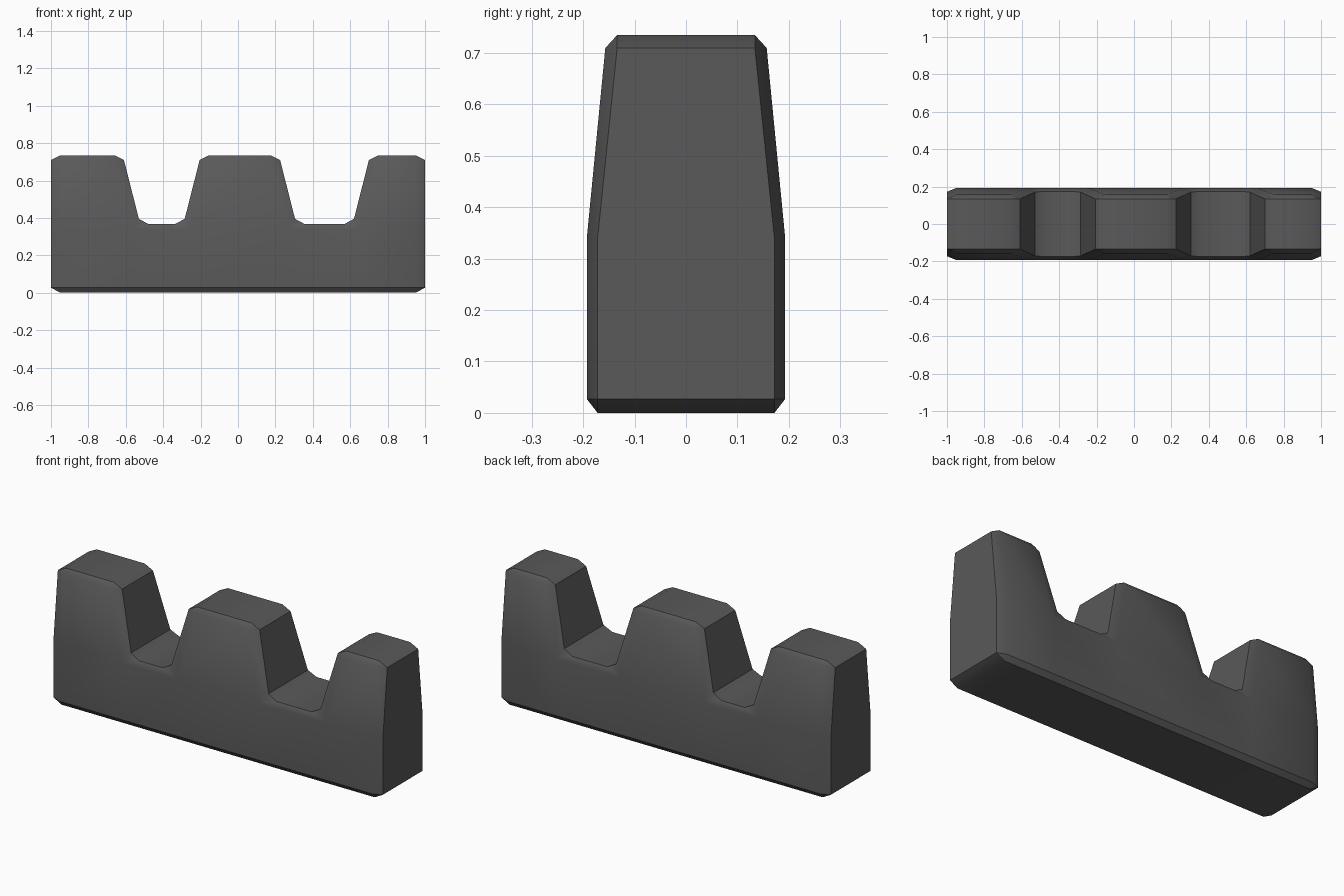
import bpy, bmesh, math

if "Cube" in bpy.data.objects:
    bpy.data.objects.remove(bpy.data.objects["Cube"], do_unlink=True)

LOW, MID, HIGH, END = 0.027, 0.34, 0.71, 0.95   # face levels and end of the flat face
BEVEL, RISE, SLOPE = 0.05, 0.025, 0.09
NOTCHES = [(-0.57, -0.245), (0.265, 0.66)]


def notch(left, right):
    """Face corners of one gap, each with its offsets to the bevelled outline."""
    return [
        ((left - SLOPE, HIGH), [(0, RISE), (BEVEL, 0)]),
        ((left, MID), [(0.04, 0.055), (0.09, 0.028)]),
        ((right, MID), [(-0.09, 0.028), (-0.04, 0.055)]),
        ((right + SLOPE, HIGH), [(-BEVEL, 0), (0, RISE)]),
    ]


def face_depth(z):
    return 0.193 if z <= MID else 0.157


def edge_depth(z):
    if z > 0.7:
        return 0.134
    if z > 0.38:
        return 0.17
    return 0.175 if z > 0.36 else 0.172


# Clockwise outline, starting at the lower left corner
corners = [
    ((-END, LOW), [(0, -LOW), (-BEVEL, 0)]),
    ((-END, MID), [(-BEVEL, 0)]),
    ((-END, HIGH), [(-BEVEL, 0), (0, RISE)]),
]
for pair in NOTCHES:
    corners += notch(*pair)
corners += [
    ((END, HIGH), [(0, RISE), (BEVEL, 0)]),
    ((END, MID), [(BEVEL, 0)]),
    ((END, LOW), [(BEVEL, 0), (0, -LOW)]),
]
columns = [x for pair in NOTCHES for x in pair]
corners += [((x, LOW), [(0, -LOW)]) for x in reversed(columns)]
row = [-END] + columns + [END]

bm = bmesh.new()
outlines = []
for side in (-1, 1):
    inner, outer = {}, []
    for (x, z), offsets in corners:
        inner[x, z] = bm.verts.new((x, side * face_depth(z), z))
        outer.append([bm.verts.new((x + dx, side * edge_depth(z + dz), z + dz))
                      for dx, dz in offsets])
    # Bevel around the face
    keys = [c[0] for c in corners]
    for i, key in enumerate(keys):
        j = (i + 1) % len(keys)
        if len(outer[i]) == 2:
            bm.faces.new([inner[key]] + outer[i])
        bm.faces.new([inner[key], outer[i][-1], outer[j][0], inner[keys[j]]])
    # Lower wall and the three raised blocks
    for i, (a, b) in enumerate(zip(row, row[1:])):
        bm.faces.new([inner[a, LOW], inner[b, LOW], inner[b, MID], inner[a, MID]])
        if i % 2 == 0:
            ta = a if a == -END else a + SLOPE
            tb = b if b == END else b - SLOPE
            bm.faces.new([inner[a, MID], inner[b, MID], inner[tb, HIGH], inner[ta, HIGH]])
    outlines.append([v for group in outer for v in group])

# Top, gap, end and bottom surfaces join the two outlines
front, back = outlines
for i in range(len(front)):
    j = (i + 1) % len(front)
    bm.faces.new([front[i], front[j], back[j], back[i]])
bmesh.ops.recalc_face_normals(bm, faces=bm.faces[:])

mesh = bpy.data.meshes.new("battlement_wall")
bm.to_mesh(mesh)
bm.free()
wall = bpy.data.objects.new("battlement_wall", mesh)
bpy.context.collection.objects.link(wall)

# Dark stone colour
stone = bpy.data.materials.new("dark_grey_stone")
stone.use_nodes = True
colour = (0.1, 0.1, 0.1, 1)
stone.diffuse_color = colour
for node in stone.node_tree.nodes:
    if node.type == 'BSDF_PRINCIPLED':
        node.inputs["Base Color"].default_value = colour
mesh.materials.append(stone)

# Soft shading with crisp bevel edges
bpy.ops.object.select_all(action='DESELECT')
wall.select_set(True)
bpy.context.view_layer.objects.active = wall
bpy.ops.object.shade_smooth_by_angle(angle=math.radians(35))
